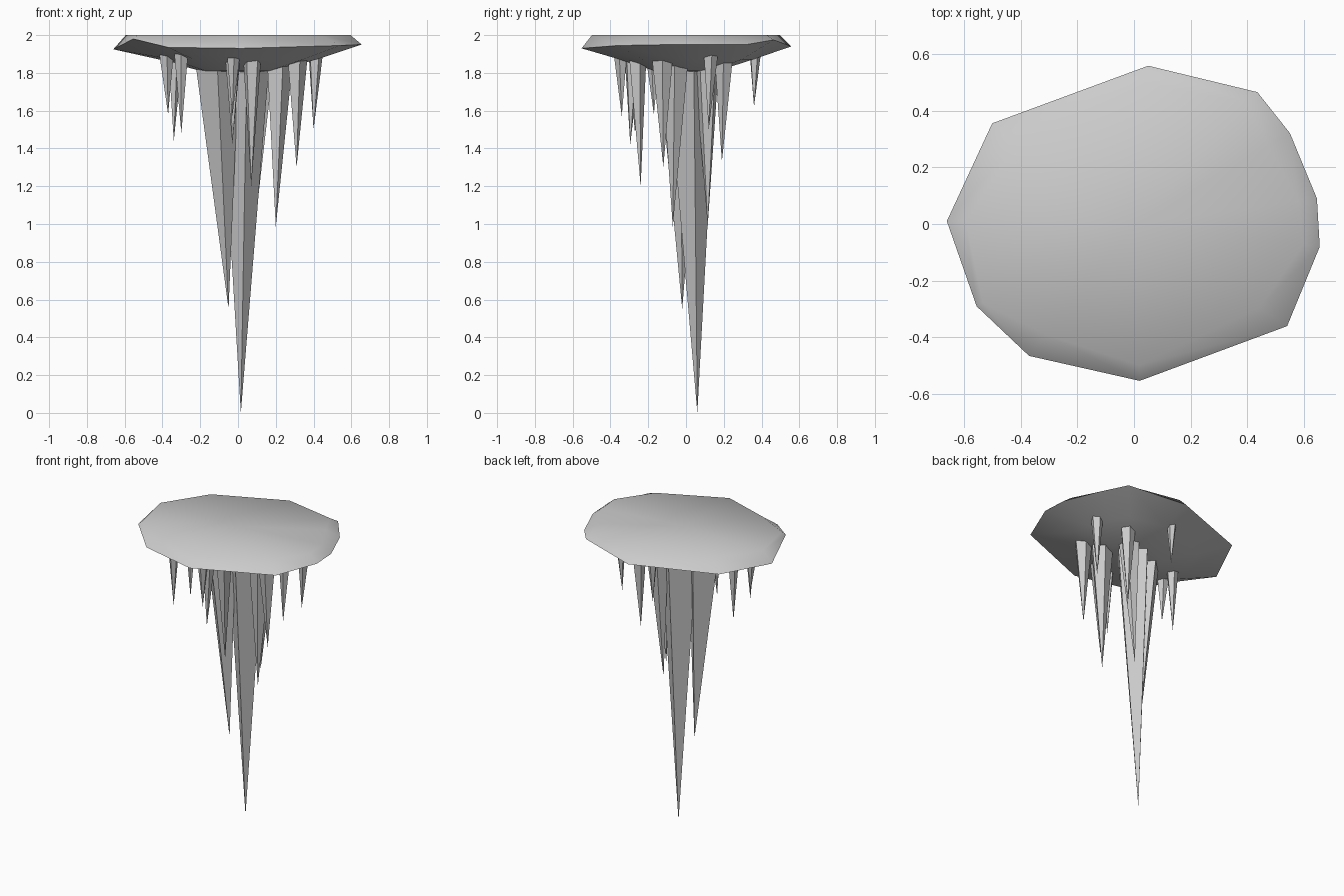
import bpy, bmesh, math

if "Cube" in bpy.data.objects:
    bpy.data.objects.remove(bpy.data.objects["Cube"])

def finish(bm, name, smooth):
    bmesh.ops.recalc_face_normals(bm, faces=bm.faces[:])
    me = bpy.data.meshes.new(name)
    bm.to_mesh(me)
    bm.free()
    ob = bpy.data.objects.new(name, me)
    bpy.context.collection.objects.link(ob)
    if smooth:
        bpy.ops.object.select_all(action='DESELECT')
        ob.select_set(True)
        bpy.context.view_layer.objects.active = ob
        bpy.ops.object.shade_smooth_by_angle(angle=math.radians(60))
    return ob

# Ceiling slab: irregular rim (x, y, z, inset of the top edge), flat top, shallow domed underside
rim = [(-.66, .01, 1.925, .9), (-.555, -.29, 1.98, .96), (-.37, -.465, 1.935, .84),
       (.02, -.553, 1.93, .9), (.54, -.36, 1.945, .82), (.655, -.08, 1.95, .91),
       (.645, .09, 1.95, .9), (.55, .32, 1.95, .86), (.435, .465, 1.975, .92),
       (.05, .558, 1.94, .89), (-.50, .355, 1.94, .82)]
bm = bmesh.new()
rings = [[bm.verts.new((x * f, y * f, 2.0)) for x, y, h, f in rim],
         [bm.verts.new((x, y, h)) for x, y, h, f in rim]]
for factor, z in ((.64, 1.872), (.3, 1.81)):
    rings.append([bm.verts.new((x * factor, y * factor, z)) for x, y, h, f in rim])
n = len(rim)
for a, b in zip(rings, rings[1:]):
    for i in range(n):
        j = (i + 1) % n
        bm.faces.new((a[i], a[j], b[j], b[i]))
for ring, centre in ((rings[0], (0, 0, 2.0)), (rings[-1], (0, 0, 1.8))):
    mid = bm.verts.new(centre)
    for i in range(n):
        bm.faces.new((ring[i], ring[(i + 1) % n], mid))
finish(bm, "ceiling_slab", True)

# Hanging spikes: tip, base centre, base radius, sides, turn in degrees
spikes = [
    ((.015, .06, 0), (.035, .03, 1.84), .13, 4, 5),
    ((-.05, -.02, .55), (-.11, -.03, 1.85), .115, 4, 0),
    ((.20, -.07, .985), (.215, -.06, 1.86), .075, 5, 0),
    ((.09, .115, .99), (.13, .11, 1.86), .07, 5, 40),
    ((.07, -.24, 1.20), (.075, -.26, 1.88), .05, 5, 90),
    ((.31, -.12, 1.30), (.31, -.125, 1.88), .058, 5, 0),
    ((.21, .19, 1.33), (.22, .20, 1.87), .05, 5, 70),
    ((-.03, -.295, 1.42), (-.025, -.285, 1.87), .042, 5, 30),
    ((-.34, -.03, 1.44), (-.335, -.03, 1.9), .042, 5, 0),
    ((-.30, -.27, 1.48), (-.30, -.27, 1.9), .038, 5, 50),
    ((.40, .12, 1.50), (.41, .13, 1.9), .04, 5, 10),
    ((-.37, -.17, 1.58), (-.38, -.175, 1.9), .04, 5, 60),
    ((-.03, -.34, 1.57), (-.025, -.345, 1.88), .035, 5, 60),
    ((0, .36, 1.62), (0, .365, 1.89), .03, 5, 25),
]
for k, (tip, base, radius, sides, turn) in enumerate(spikes):
    bm = bmesh.new()
    ring = []
    for i in range(sides):
        a = math.radians(turn) + 2 * math.pi * i / sides
        ring.append(bm.verts.new((base[0] + radius * math.cos(a), base[1] + radius * math.sin(a), base[2])))
    point = bm.verts.new(tip)
    bm.faces.new(ring)
    for i in range(sides):
        bm.faces.new((ring[i], ring[(i + 1) % sides], point))
    finish(bm, f"spike_{k + 1}", False)
